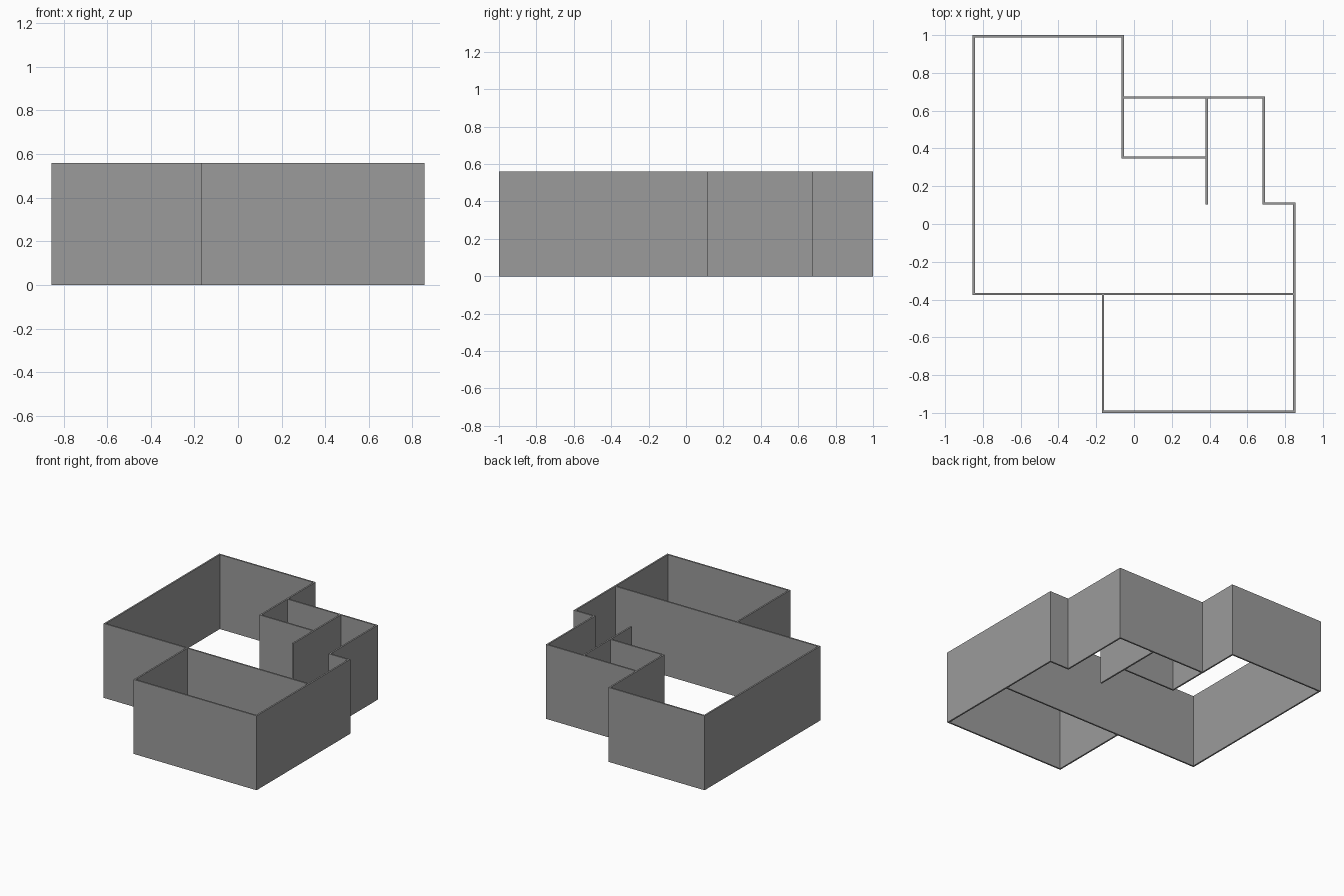
import bpy
import bmesh
from mathutils import Vector

HEIGHT = 0.56
HALF = 0.006  # half the wall thickness

cube = bpy.data.objects.get("Cube")
if cube:
    bpy.data.objects.remove(cube, do_unlink=True)

# Plain grey plaster
plaster = bpy.data.materials.new("grey_plaster")
plaster.use_nodes = True
grey = (0.33, 0.33, 0.33, 1.0)
plaster.diffuse_color = grey
plaster.node_tree.nodes["Principled BSDF"].inputs["Base Color"].default_value = grey


def build_wall(name, path, closed=False):
    """Raise a wall of even thickness along a centre line with mitred corners."""
    points = [Vector(p) for p in path]
    count = len(points)
    spans = count if closed else count - 1
    normals = []
    for i in range(spans):
        along = (points[(i + 1) % count] - points[i]).normalized()
        normals.append(Vector((-along.y, along.x)))

    bm = bmesh.new()
    sections = []
    for i, p in enumerate(points):
        before = normals[i - 1] if closed or i > 0 else normals[0]
        after = normals[i] if i < spans else normals[-1]
        mitre = (before + after) / (1 + before.dot(after)) * HALF
        sections.append([bm.verts.new((*(p + side * mitre), 0)) for side in (1, -1)])
    for i in range(spans):
        a, b = sections[i], sections[(i + 1) % count]
        bm.faces.new((a[0], a[1], b[1], b[0]))

    # Raise the footprint to full height
    footprint = list(bm.faces)
    raised = bmesh.ops.extrude_face_region(bm, geom=footprint, use_keep_orig=True)
    tops = [v for v in raised["geom"] if isinstance(v, bmesh.types.BMVert)]
    bmesh.ops.translate(bm, vec=(0, 0, HEIGHT), verts=tops)
    bmesh.ops.recalc_face_normals(bm, faces=bm.faces)

    mesh = bpy.data.meshes.new(name)
    bm.to_mesh(mesh)
    bm.free()
    mesh.materials.append(plaster)
    obj = bpy.data.objects.new(name, mesh)
    bpy.context.collection.objects.link(obj)
    return obj


# Centre lines shared by the walls
left, right = -0.849, 0.849
front, back = -0.994, 0.994
porch_x, divider_y = -0.164, -0.37
wing_x, wing_y = -0.059, 0.67
closet_x, closet_y = 0.385, 0.352
step_x, step_y = 0.687, 0.109

# Outer walls of the whole floor plan
build_wall("outer_walls", [
    (left, divider_y), (porch_x, divider_y), (porch_x, front), (right, front),
    (right, step_y), (step_x, step_y), (step_x, wing_y), (wing_x, wing_y),
    (wing_x, back), (left, back)], closed=True)

# Wall between the front room and the main room
build_wall("front_room_divider",
           [(porch_x + HALF, divider_y), (right - HALF, divider_y)])

# Closet walls and the long partition beside them
build_wall("closet_walls", [
    (wing_x, wing_y - HALF), (wing_x, closet_y), (closet_x - HALF, closet_y)])
build_wall("back_partition",
           [(closet_x, wing_y - HALF), (closet_x, step_y - HALF)])
